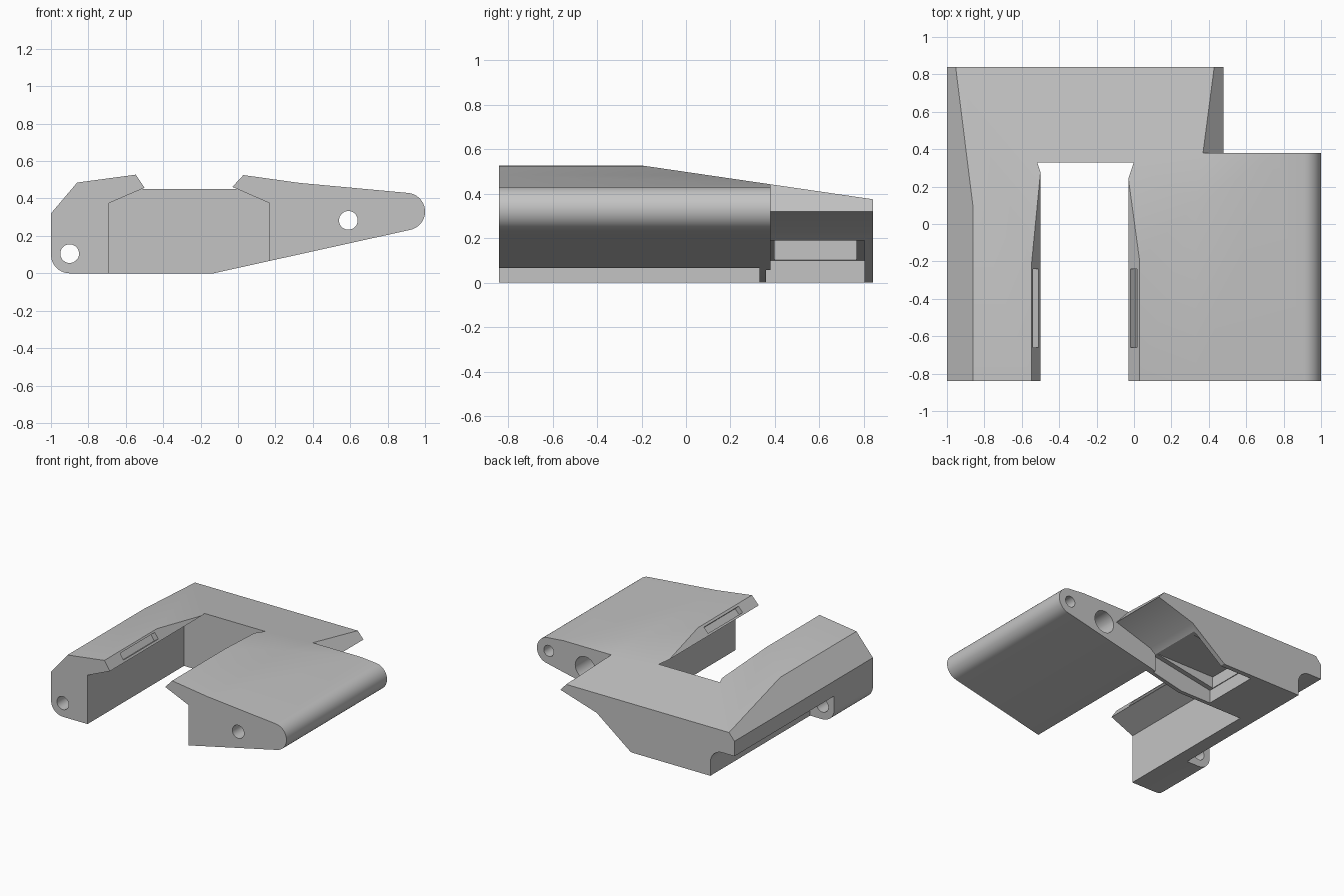
import bpy, bmesh
from math import cos, sin, pi, radians
from mathutils import Vector

cube = bpy.data.objects.get("Cube")
if cube:
    bpy.data.objects.remove(cube, do_unlink=True)

grey = bpy.data.materials.new("plain_grey")
grey.use_nodes = True
grey.diffuse_color = (0.55, 0.55, 0.55, 1)
grey.node_tree.nodes["Principled BSDF"].inputs["Base Color"].default_value = (0.55, 0.55, 0.55, 1)


def prism(name, points, start, end, axis="Y"):
    """Extrude a closed outline along y (points are x, z) or x (points are y, z)."""
    place = (lambda a, b, d: (a, d, b)) if axis == "Y" else (lambda a, b, d: (d, a, b))
    bm = bmesh.new()
    face = bm.faces.new([bm.verts.new(place(a, b, start)) for a, b in points])
    grown = bmesh.ops.extrude_face_region(bm, geom=[face])["geom"]
    shift = Vector(place(0, 0, end - start))
    bmesh.ops.translate(bm, vec=shift, verts=[v for v in grown if isinstance(v, bmesh.types.BMVert)])
    bmesh.ops.recalc_face_normals(bm, faces=bm.faces)
    mesh = bpy.data.meshes.new(name)
    bm.to_mesh(mesh)
    bm.free()
    mesh.materials.append(grey)
    obj = bpy.data.objects.new(name, mesh)
    bpy.context.collection.objects.link(obj)
    return obj


def arc(cx, cz, r, a0, a1, n):
    angles = [radians(a0 + (a1 - a0) * i / n) for i in range(n + 1)]
    return [(cx + r * cos(a), cz + r * sin(a)) for a in angles]


def cut(name, points, start, end, axis="Y"):
    """Subtract an extruded outline from the bracket."""
    cutter = prism(name, points, start, end, axis)
    cutter.hide_render = True
    mod = bracket.modifiers.new(name, "BOOLEAN")
    mod.operation = "DIFFERENCE"
    mod.solver = "EXACT"
    mod.object = cutter
    bpy.ops.object.modifier_apply(modifier=name)
    bpy.data.objects.remove(cutter, do_unlink=True)


def drill(name, x, z, r, start, end):
    cut(name, arc(x, z, r, 0, 348.75, 31), start, end)


# Main body: one side profile with a rounded hinge end
outline = arc(-0.9, 0.1, 0.1, 180, 270, 10)
outline += [(-0.13, 0)]
outline += arc(0.9, 0.33, 0.1, -78, 84, 24)
outline += [(0.33, 0.483), (-0.1, 0.543), (-0.4, 0.547), (-0.86, 0.485), (-1, 0.32)]
bracket = prism("bracket_body", outline, -0.84, 0.84)
bpy.context.view_layer.objects.active = bracket
bracket.select_set(True)

# Sloping top towards the back
cut("top_slope", [(-0.7, 0.6), (1.05, 0.344), (1.05, 0.8), (-0.7, 0.8)], -1.2, 1.2, "X")

# Open channel between the two arms, with overhanging lips
cut("channel", [(-0.69, -0.2), (-0.69, 0.375), (-0.5, 0.457), (-0.6, 0.607), (0.105, 0.607),
                (-0.03, 0.462), (0.168, 0.375), (0.168, -0.2)], -1.0, 0.33)

# Step at the back with a pointed lip and sloping underside
cut("rear_step", [(-0.25, -0.1), (0.17, 0.225), (0.478, 0.32), (0.25, 0.575), (0.25, 0.8),
                  (1.2, 0.8), (1.2, -0.1)], 0.38, 1.0)

# Clearance for the mating hinge along the lower edge
cut("hinge_clearance", [(-1.2, -0.1), (-0.795, -0.1)] + arc(-0.895, 0.105, 0.1, 0, 90, 10)
    + [(-1.2, 0.205)], -0.37, 1.0)

# Underside pocket with a deeper groove inside
cut("pocket", [(-0.39, -0.1), (-0.39, 0.1), (0.125, 0.19), (0.125, -0.1)], 0.36, 0.803)
cut("pocket_groove", [(-0.385, 0.05), (-0.385, 0.19), (0.12, 0.19), (0.12, 0.05)], 0.397, 0.767)

# Slots in the two lips
for side, cx, t in (("right", -0.525, Vector((-0.555, 0.832))), ("left", -0.002, Vector((0.68, 0.733)))):
    n = Vector((t.y, -t.x)) * 0.04
    w = t * 0.026
    c = Vector((cx, 0.493))
    cut(side + "_lip_slot", [tuple(p) for p in (c + w + n, c + w - n, c - w - n, c - w + n)], -0.66, -0.24)

# Hinge and fastener holes
drill("hinge_hole", -0.9, 0.105, 0.05, -1.0, -0.3)
drill("fastener_hole", 0.59, 0.283, 0.05, -1.0, 0.5)
drill("fastener_counterbore", 0.59, 0.283, 0.085, 0.0, 0.5)
drill("pin_hole", 0.9, 0.33, 0.042, 0.05, 0.5)

bpy.ops.object.shade_smooth_by_angle(angle=radians(25))
